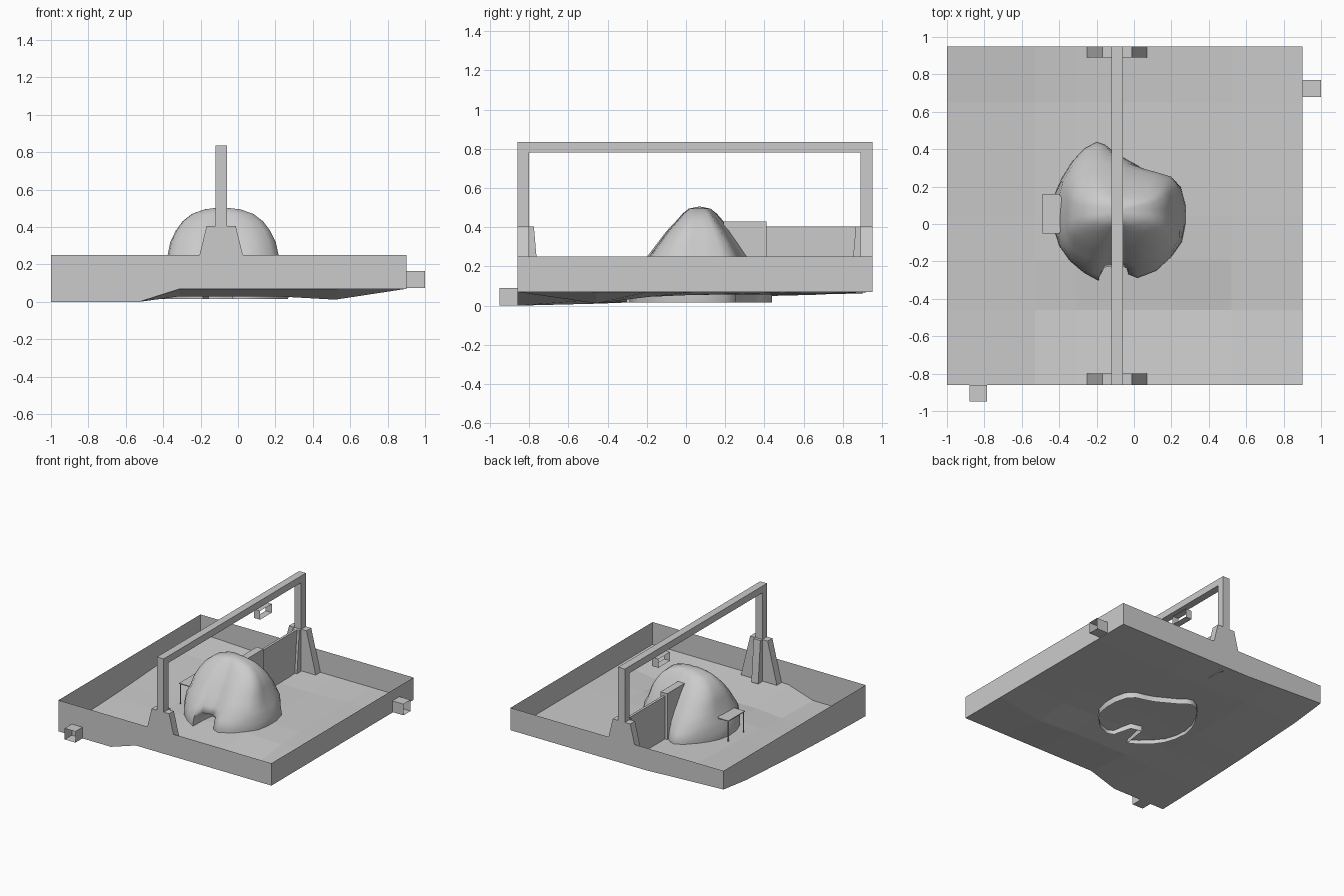
import bpy, bmesh, math

if "Cube" in bpy.data.objects:
    bpy.data.objects.remove(bpy.data.objects["Cube"])


def make(name, verts, faces, smooth=None):
    me = bpy.data.meshes.new(name)
    me.from_pydata([tuple(v) for v in verts], [], faces)
    bm = bmesh.new()
    bm.from_mesh(me)
    bmesh.ops.recalc_face_normals(bm, faces=bm.faces)
    bm.to_mesh(me)
    bm.free()
    ob = bpy.data.objects.new(name, me)
    bpy.context.collection.objects.link(ob)
    if smooth:
        bpy.ops.object.select_all(action='DESELECT')
        ob.select_set(True)
        bpy.context.view_layer.objects.active = ob
        bpy.ops.object.shade_smooth_by_angle(angle=smooth)
    return ob


def prism(name, profile, axis, lo, hi, caps=True):
    """Extrude a 2D profile along axis; profile is (y,z), (x,z) or (x,y)."""
    def place(p, t):
        q = list(p)
        q.insert(axis, t)
        return q
    n = len(profile)
    verts = [place(p, t) for t in (lo, hi) for p in profile]
    faces = [(i, (i + 1) % n, n + (i + 1) % n, n + i) for i in range(n)]
    if caps:
        faces += [tuple(range(n))[::-1], tuple(range(n, 2 * n))]
    return make(name, verts, faces)


def rect(a0, a1, b0, b1):
    return [(a0, b0), (a1, b0), (a1, b1), (a0, b1)]


# uneven floor as a coarse height grid
xs = [-1, -0.53, -0.31, 0.2, 0.52, 0.9]
ys = [-0.86, -0.46, -0.19, 0.04, 0.65, 0.95]
heights = [
    [0, 0, .07, .07, .07, .07],
    [.01, .01, .03, .03, .012, .07],
    [.02, .03, .055, .055, .045, .07],
    [.03, .04, .06, .06, .055, .07],
    [.065, .06, .055, .055, .06, .07],
    [.10, .08, .07, .07, .07, .07]]
N = len(xs)
grid = [(x, y, heights[j][i]) for j, y in enumerate(ys) for i, x in enumerate(xs)]
make("ground", grid, [(j * N + i, j * N + i + 1, j * N + N + i + 1, j * N + N + i)
                      for j in range(N - 1) for i in range(N - 1)])

# thin surrounding wall following the floor edge
rim = ([i for i in range(N)] + [j * N + N - 1 for j in range(1, N)]
       + [N * N - 1 - i for i in range(1, N)] + [j * N for j in range(N - 2, 0, -1)])
R = len(rim)
wall = [grid[k] for k in rim] + [(grid[k][0], grid[k][1], 0.25) for k in rim]
make("perimeter_wall", wall, [(i, (i + 1) % R, R + (i + 1) % R, R + i) for i in range(R)])

# overhead gantry: beam, two posts and three buttress fins on each post
X0, X1 = -0.12, -0.06
prism("gantry_beam", rect(X0, X1, 0.78, 0.835), 1, -0.86, 0.95)
for side, outer, s in (("front", -0.86, 1), ("back", 0.95, -1)):
    inner = outer + s * 0.06
    lo, hi = sorted((outer, inner))
    prism(side + "_post", rect(X0, X1, lo, hi), 2, 0.07, 0.78)
    for label, edge, d in (("left", X0, -1), ("right", X1, 1)):
        fin = [(edge, 0.07), (edge + d * 0.13, 0.07), (edge + d * 0.048, 0.405), (edge, 0.405)]
        prism(f"{side}_{label}_buttress", fin, 1, lo, hi)
    fin = [(inner, 0.066), (inner + s * 0.053, 0.066), (inner + s * 0.024, 0.405), (inner, 0.405)]
    prism(side + "_inner_buttress", fin, 0, X0, X1)

# divider behind the mound
prism("divider_panel", rect(-0.10, -0.08, 0.06, 0.405), 1, 0.4, 0.9)
prism("divider_block", rect(X0, X1, 0.06, 0.43), 1, 0.19, 0.41)

# open-ended tubes: hanging frame and two wall sockets
prism("hanging_frame", rect(0.37, 0.52, 0.68, 0.75), 0, X0 + 0.002, X1 - 0.002, caps=False)
prism("front_socket", rect(-0.88, -0.785, 0.0, 0.09), 1, -0.95, -0.86, caps=False)
prism("right_socket", rect(0.68, 0.77, 0.075, 0.165), 0, 0.9, 1.0, caps=False)

# lumpy mound; base outline, with the doorway recess points giving (x, y outer, y recessed)
outline = [(-.03, -.275), (.02, -.295), (.12, -.255), (.20, -.18), (.255, -.10), (.275, 0),
           (.275, .10), (.25, .20), (.20, .255), (.12, .275), (.05, .30), (-.03, .345),
           (-.10, .385), (-.155, .43), (-.20, .445), (-.265, .41), (-.33, .34), (-.385, .25),
           (-.42, .17), (-.44, .07), (-.43, -.03), (-.40, -.12), (-.345, -.20), (-.27, -.265),
           (-.19, -.31), (-.16, -.30, -.10), (-.07, -.28, -.12)]
# level: height, x scale, y scale, doorway depth, upper-body fullness
levels = [(.015, .98, .98, 1, 0), (.07, 1, .98, 1, 0), (.11, .985, .95, .85, .1),
          (.135, .96, .90, .2, .3), (.19, .91, .80, .12, .7), (.25, .81, .68, .1, 1),
          (.32, .77, .545, .06, 1), (.38, .69, .43, 0, 1), (.43, .59, .31, 0, 1),
          (.47, .45, .22, 0, 1), (.495, .26, .14, 0, 1)]
cx, cy = -0.085, 0.07
verts = []
for z, sx, sy, recess, full in levels:
    for p in outline:
        dx, dy = p[0] - cx, p[1] - cy
        k = 1 + 0.15 * full * math.sin(2 * math.atan2(dy, dx)) ** 2
        back = 1 + 0.2 * full if dx > -0.03 and dy > 0.1 else 1
        y = cy + dy * sy * k * back
        if len(p) == 3:
            y += (p[2] - y) * recess
        verts.append((cx + dx * sx * k, y, z))
M = len(outline)
faces = [(l * M + i, l * M + (i + 1) % M, (l + 1) * M + (i + 1) % M, (l + 1) * M + i)
         for l in range(len(levels) - 1) for i in range(M)]
verts.append((cx, cy, 0.506))
top = (len(levels) - 1) * M
faces += [(top + i, top + (i + 1) % M, len(verts) - 1) for i in range(M)]
make("mound", verts, faces, smooth=1.2)

# small side table against the mound
plan = [(-.49, -.05), (-.40, -.05), (-.37, -.01), (-.37, .12), (-.40, .16), (-.49, .16)]
prism("table_top", plan, 2, 0.208, 0.215)
for i, y in enumerate((-0.045, 0.148)):
    prism(f"table_leg_{i + 1}", rect(-.487, -.48, y, y + 0.007), 2, 0.045, 0.208)
